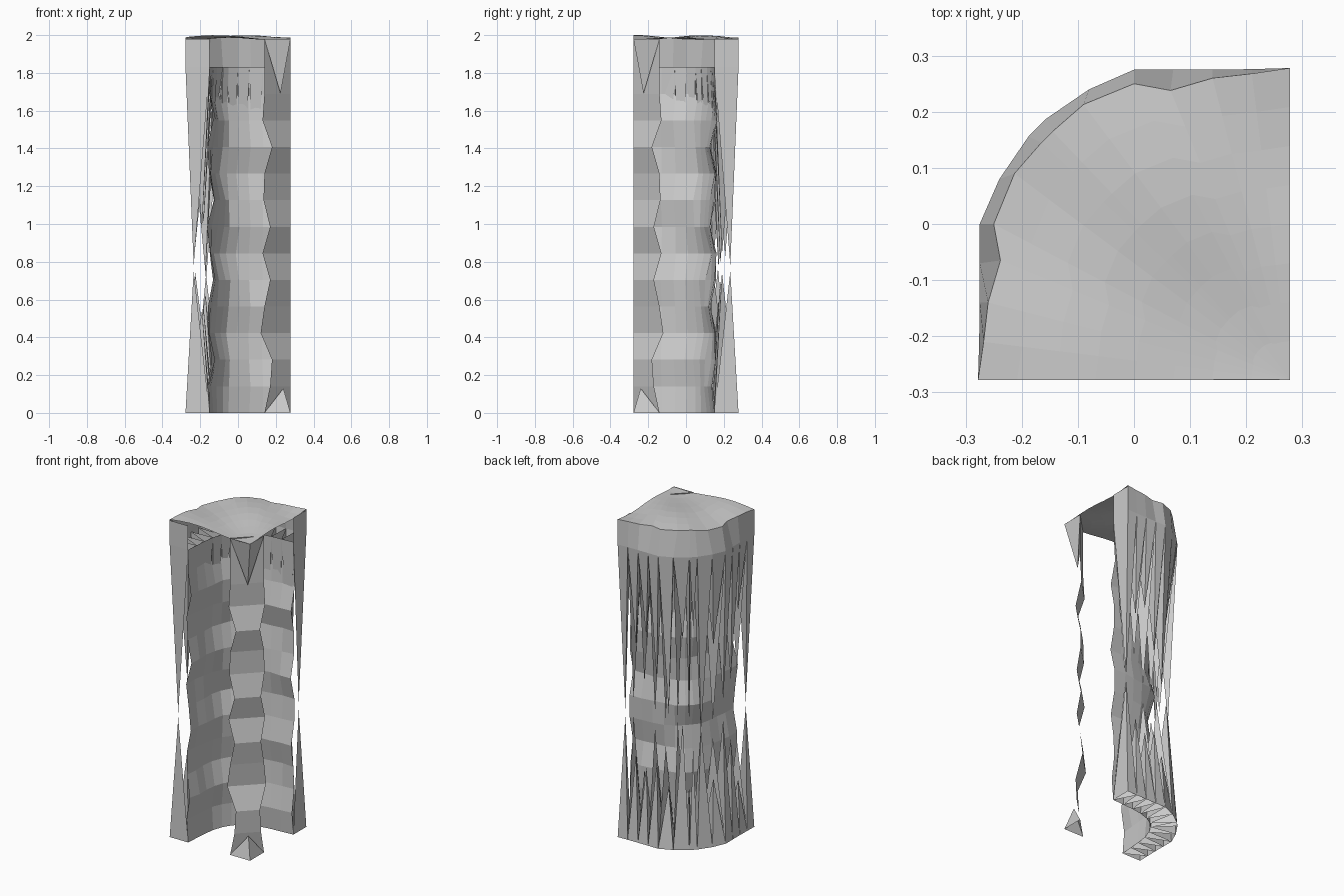
import bpy, bmesh, math, random
from mathutils import Vector

if "Cube" in bpy.data.objects:
    bpy.data.objects.remove(bpy.data.objects["Cube"])

random.seed(4)
H = 0.278          # half width of the tile
RIM = 1.83         # height where the hanging spikes start
ROW = RIM / 13     # height of one rock band

# half outlines, mirrored across the diagonal (x, y) -> (-y, -x)
outer_half = [(-.278, -.278), (-.276, -.21), (-.275, -.14), (-.275, -.07),
              (-.275, 0), (-.24, .08), (-.188, .156)]
inner_half = [(-.15, -.278), (-.145, -.2), (-.14, -.13), (-.13, -.06),
              (-.11, .0), (-.08, .05)]
roof_half = [(-.278, -.278), (-.268, -.21), (-.26, -.14), (-.238, -.065),
             (-.25, 0), (-.213, .09), (-.165, .145)]


def mirrored(half):
    return [Vector(p) for p in half] + [Vector((-y, -x)) for x, y in reversed(half)]


outer, inner, roof = mirrored(outer_half), mirrored(inner_half), mirrored(roof_half)


def make(name, build):
    bm = bmesh.new()
    build(bm)
    mesh = bpy.data.meshes.new(name)
    bm.to_mesh(mesh)
    bm.free()
    obj = bpy.data.objects.new(name, mesh)
    bpy.context.collection.objects.link(obj)
    return obj


def grid(bm, rows):
    vs = [[bm.verts.new(p) for p in r] for r in rows]
    for a, b in zip(vs, vs[1:]):
        for i in range(len(a) - 1):
            bm.faces.new((a[i], a[i + 1], b[i + 1], b[i]))


def spike(bm, tri, z, tip):
    base = [bm.verts.new((p.x, p.y, z)) for p in tri]
    apex = bm.verts.new(tip)
    for i in range(3):
        bm.faces.new((base[i], base[(i + 1) % 3], apex))


def roof_z(x, y):
    return 1.987 + .007 * math.sin(9 * x + 14 * y) + .006 * math.cos(11 * x - 5 * y)


# roof: uneven sheet fanned from the inside corner
def build_roof(bm):
    corner = Vector((H, -H))
    rows = []
    for k in range(9):
        t = max(k / 8, .002)
        pts = [corner.lerp(p, t) for p in roof]
        rows.append([(p.x, p.y, roof_z(p.x, p.y)) for p in pts])
    grid(bm, rows)


# rim skirt under the roof edge, closed at both passage ends
def build_rim(bm):
    grid(bm, [[(p.x, p.y, roof_z(p.x, p.y)) for p in roof],
              [(p.x, p.y, RIM) for p in outer]])
    for o, i in ((outer[0], inner[0]), (outer[-1], inner[-1])):
        grid(bm, [[(o.x, o.y, 1.98), (i.x, i.y, 1.98)],
                  [(o.x, o.y, RIM), (i.x, i.y, RIM)]])


# rock wall: banded curved surface with rough displacement
def build_wall(bm):
    rows = []
    n = len(inner)
    for r in range(14):
        row = []
        for i, p in enumerate(inner):
            amp = 0 if r in (0, 13) else 1
            d = amp * (.018 * math.sin(r * 2.1 + i * .25) + random.uniform(-.007, .007))
            a = Vector((-1, 0)).lerp(Vector((0, 1)), i / (n - 1)).normalized()
            row.append((p.x + a.x * d, p.y + a.y * d, r * ROW))
        rows.append(row)
    grid(bm, rows)


# strip of triangles between wall and outline, each drawn out into a spike
def band_triangles():
    tris = []
    n, m = len(outer), len(inner)
    i = j = 0
    while i < n - 1 or j < m - 1:
        if j == m - 1 or (i < n - 1 and (i + .5) / (n - 1) <= (j + .5) / (m - 1)):
            tris.append((outer[i], outer[i + 1], inner[j]))
            i += 1
        else:
            tris.append((outer[i], inner[j + 1], inner[j]))
            j += 1
    return tris


def build_spikes(z, sign, lo, hi):
    def build(bm):
        tris = band_triangles()
        for k, t in enumerate(tris):
            c = (t[0] + t[1] + t[2]) / 3
            mid = 1 - abs(2 * k / (len(tris) - 1) - 1)
            length = random.uniform(lo, hi) * (1 + .15 * mid)
            if k in (0, len(tris) - 1):
                length = hi
            spike(bm, t, z, (c.x, c.y, z + sign * length))
    return build


# inside corner: zigzag chamfer strip with a spike at each end
def build_corner(bm):
    widths = [.14, .17, .18, .12, .14, .17, .13, .17, .135, .14, .18, .13, .14, .14]
    grid(bm, [[(w, -H, r * ROW), (H, -w, r * ROW)] for r, w in enumerate(widths)])
    grid(bm, [[(.14, -H, RIM), (H, -.14, RIM)], [(.14, -H, 1.98), (H, -.14, 1.98)]])


def build_corner_spikes(bm):
    tri = [Vector((.14, -H)), Vector((H, -H)), Vector((H, -.14))]
    spike(bm, tri, 1.98, (.225, -.225, 1.69))
    spike(bm, tri, 0, (.24, -.24, .13))


make("roof_sheet", build_roof)
make("roof_rim", build_rim)
make("rock_wall", build_wall)
make("hanging_spikes", build_spikes(RIM, -1, .4, 1.05))
make("standing_spikes", build_spikes(0, 1, .3, .75))
make("corner_column", build_corner)
make("corner_spikes", build_corner_spikes)
